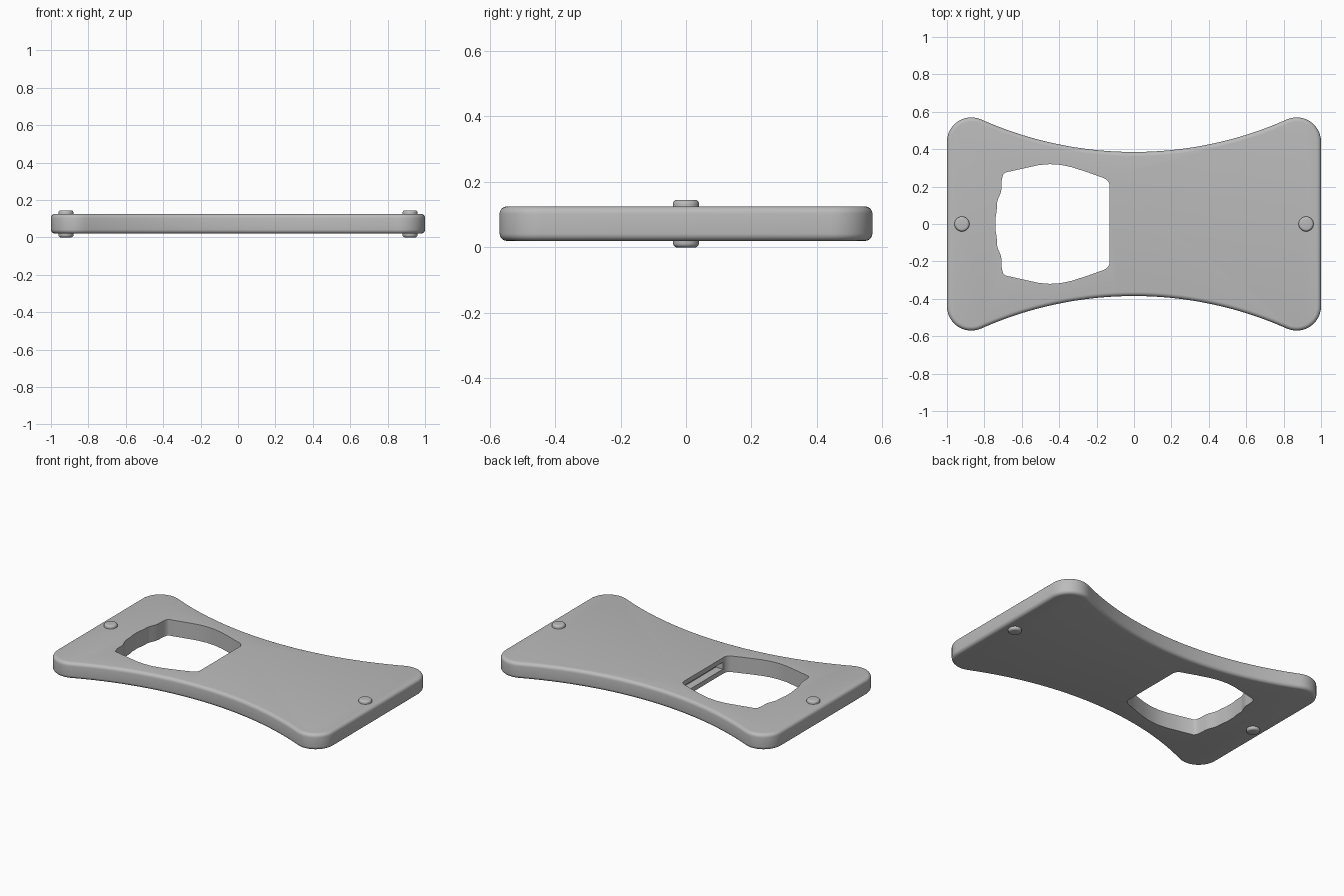
import bpy, bmesh, math

cube = bpy.data.objects.get("Cube")
if cube:
    bpy.data.objects.remove(cube, do_unlink=True)

metal = bpy.data.materials.new("brushed_grey")
metal.use_nodes = True
grey = (0.5, 0.5, 0.5, 1)
metal.diffuse_color = grey
metal.node_tree.nodes["Principled BSDF"].inputs["Base Color"].default_value = grey

Z0, Z1 = 0.02, 0.125      # plate underside and top
CX, CY, CR = 0.87, 0.44, 0.13   # corner circle
SIDE_R, WAIST = 2.008, 0.385    # concave long side


def loft(name, rings):
    """Skin closed rings of 3D points and cap both ends."""
    bm = bmesh.new()
    loops = [[bm.verts.new(p) for p in ring] for ring in rings]
    for a, b in zip(loops, loops[1:]):
        for i in range(len(a)):
            j = (i + 1) % len(a)
            bm.faces.new((a[i], a[j], b[j], b[i]))
    bm.faces.new(loops[0][::-1])
    bm.faces.new(loops[-1])
    bmesh.ops.recalc_face_normals(bm, faces=bm.faces)
    mesh = bpy.data.meshes.new(name)
    bm.to_mesh(mesh)
    bm.free()
    mesh.materials.append(metal)
    obj = bpy.data.objects.new(name, mesh)
    bpy.context.collection.objects.link(obj)
    return obj


def mirrored(half, axis):
    """Append the reversed mirror image of a run of 2D points."""
    flip = (-1, 1) if axis == 0 else (1, -1)
    return half + [(x * flip[0], y * flip[1]) for x, y in reversed(half)]


def outline(d):
    """Plate outline moved inward by d: round corners, concave sides."""
    tilt = math.atan2(CX, WAIST + SIDE_R - CY)
    corner = [i / 12 * (math.pi / 2 + tilt) for i in range(13)]
    quarter = [(CX + (CR - d) * math.cos(a), CY + (CR - d) * math.sin(a)) for a in corner]
    for i in range(1, 16):
        a = tilt * (1 - (i - 0.5) / 15)
        r = SIDE_R + d
        quarter.append((r * math.sin(a), WAIST + SIDE_R - r * math.cos(a)))
    return mirrored(mirrored(quarter, 0), 1)


def rounded_levels(z0, z1, r, steps=5):
    """Inset and height pairs of a vertical side with rounded edges."""
    arc = [i / steps * math.pi / 2 for i in range(steps + 1)]
    low = [(r * (1 - math.sin(a)), z0 + r * (1 - math.cos(a))) for a in arc]
    return low + [(d, z0 + z1 - z) for d, z in reversed(low)]


def cut(target, cutter):
    cutter.hide_render = True
    mod = target.modifiers.new("cut", "BOOLEAN")
    mod.operation, mod.solver, mod.object = "DIFFERENCE", "EXACT", cutter
    bpy.context.view_layer.objects.active = target
    bpy.ops.object.modifier_apply(modifier=mod.name)
    bpy.data.objects.remove(cutter, do_unlink=True)


def smooth(obj):
    bpy.ops.object.select_all(action="DESELECT")
    obj.select_set(True)
    bpy.context.view_layer.objects.active = obj
    bpy.ops.object.shade_smooth_by_angle(angle=math.radians(35))


# Plate with rounded rim
plate = loft("plate", [[(x, y, z) for x, y in outline(d)]
                       for d, z in rounded_levels(Z0, Z1, 0.022)])

# Opening, with a wavy edge on the outer end
half = [(-0.13, 0.21), (-0.137, 0.228), (-0.155, 0.243), (-0.25, 0.277), (-0.33, 0.303),
        (-0.39, 0.316), (-0.45, 0.32), (-0.51, 0.315), (-0.56, 0.304), (-0.69, 0.275),
        (-0.70, 0.265), (-0.707, 0.235), (-0.708, 0.19), (-0.713, 0.165), (-0.728, 0.13),
        (-0.733, 0.11), (-0.734, 0.07), (-0.741, 0.03)]
hole = mirrored(half, 1)
cut(plate, loft("opening_cutter", [[(x, y, z) for x, y in hole] for z in (-0.1, 0.3)]))

# Slot in the straight wall of the opening
slot = [(-0.2, -0.195), (-0.08, -0.195), (-0.08, 0.195), (-0.2, 0.195)]
cut(plate, loft("slot_cutter", [[(x, y, z) for x, y in slot] for z in (0.05, 0.095)]))
smooth(plate)

# Pins through both ends
for name, x in (("right_pin", -0.92), ("left_pin", 0.92)):
    ring = [i / 32 * math.tau for i in range(32)]
    smooth(loft(name, [[(x + (0.04 - d) * math.cos(a), (0.04 - d) * math.sin(a), z) for a in ring]
                       for d, z in rounded_levels(0, 0.145, 0.013)]))
